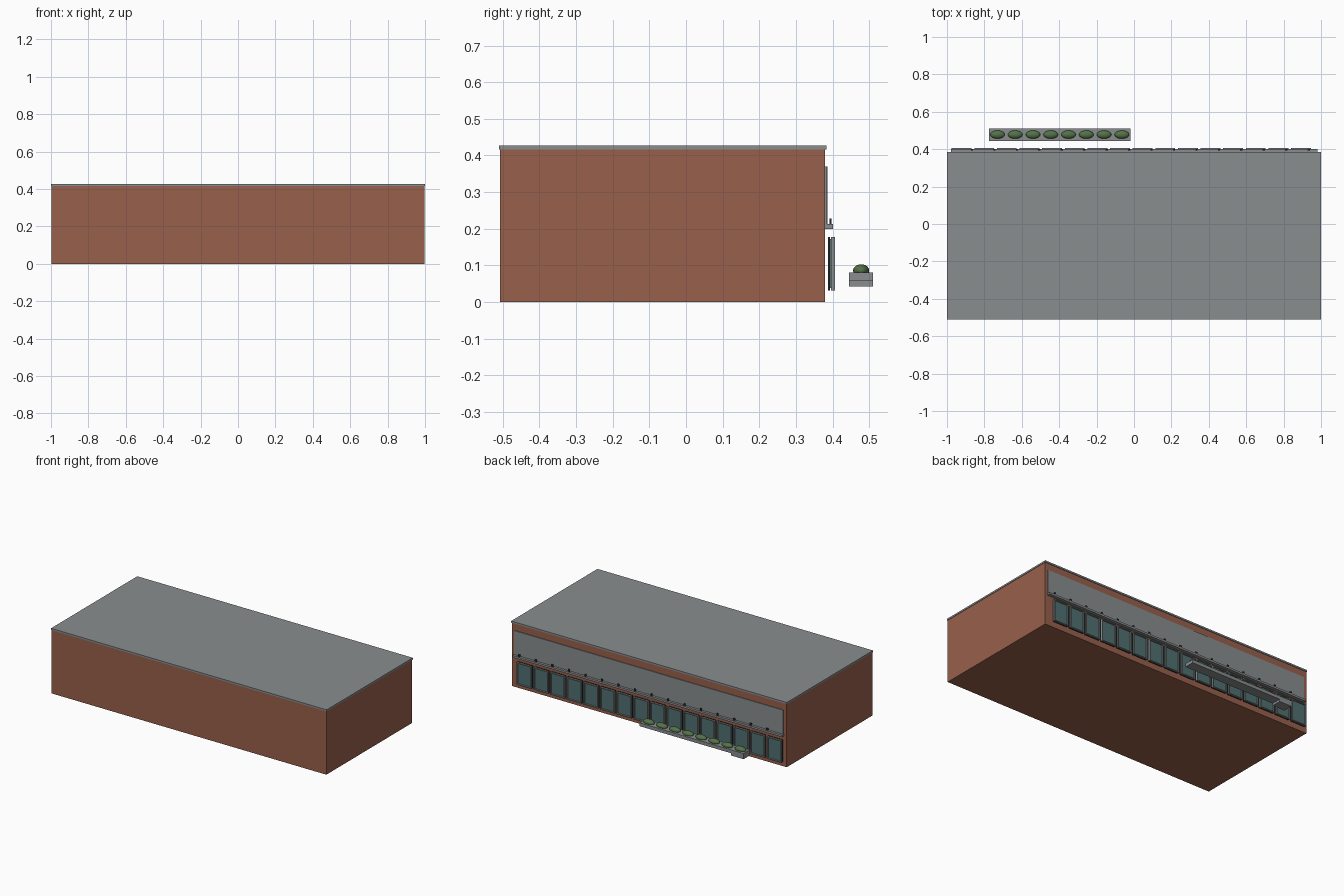
import bpy

if "Cube" in bpy.data.objects:
    bpy.data.objects.remove(bpy.data.objects["Cube"])


def material(name, rgb):
    """Flat material from 0-255 display values, stored as linear."""
    m = bpy.data.materials.new(name)
    m.diffuse_color = [((c / 255 + 0.055) / 1.055) ** 2.4 for c in rgb] + [1]
    m.use_nodes = True
    m.node_tree.nodes["Principled BSDF"].inputs["Base Color"].default_value = m.diffuse_color
    return m


BRICK = material("brick red", (152, 96, 75))
GREY = material("concrete grey", (137, 141, 142))
GLASS = material("teal glass", (80, 112, 113))
DARK = material("dark metal", (42, 44, 46))
GREEN = material("shrub green", (84, 114, 72))


def box(name, x, y, z, mat):
    """Box from (min, max) ranges on each axis."""
    bpy.ops.mesh.primitive_cube_add(size=1, location=[(a + b) / 2 for a, b in (x, y, z)])
    o = bpy.context.object
    o.name = name
    o.scale = [b - a for a, b in (x, y, z)]
    bpy.ops.object.transform_apply(location=False, rotation=False, scale=True)
    o.data.materials.append(mat)
    return o


# Main building and flat roof slab
box("brick_walls", (-0.997, 0.997), (-0.508, 0.38), (0, 0.416), BRICK)
box("roof_slab", (-1, 1), (-0.51, 0.384), (0.416, 0.427), GREY)

# Fascia panels above the shop fronts, with a central section
box("fascia_left", (-0.975, -0.24), (0.378, 0.385), (0.21, 0.37), GREY)
box("fascia_centre", (-0.24, -0.13), (0.378, 0.386), (0.21, 0.37), GREY)
box("fascia_right", (-0.13, 0.978), (0.378, 0.385), (0.21, 0.37), GREY)
box("ledge", (-0.978, 0.98), (0.378, 0.401), (0.2, 0.213), GREY)

# Row of windows with frames, and lamps on the ledge
for i in range(16):
    x = -0.922 + i * 0.121
    w, t, z0, z1 = 0.053, 0.006, 0.032, 0.178
    depth = (0.396, 0.406)
    box("window_glass", (x - w + t, x + w - t), (0.389, 0.397), (z0 + t, z1 - t), GLASS)
    box("window_jamb", (x - w, x - w + t), depth, (z0, z1), GREY)
    box("window_jamb", (x + w - t, x + w), depth, (z0, z1), GREY)
    box("window_sill", (x - w + t, x + w - t), depth, (z0, z0 + t), GREY)
    box("window_head", (x - w + t, x + w - t), depth, (z1 - t, z1), GREY)
    # Dark seal around the glass
    box("window_seal", (x - w, x + w), (0.388, 0.393), (z0, z1), DARK)
    lx = -0.866 + i * 0.12
    box("lamp", (lx - 0.006, lx + 0.006), (0.392, 0.397), (0.213, 0.228), DARK)

# Planter boxes and shrubs
box("planter_long", (-0.685, -0.02), (0.445, 0.51), (0.058, 0.08), GREY)
box("planter_end", (-0.775, -0.685), (0.445, 0.51), (0.043, 0.08), GREY)
for i in range(8):
    bpy.ops.mesh.primitive_uv_sphere_add(segments=20, ring_count=10, radius=1,
                                         location=(-0.73 + i * 0.095, 0.478, 0.086))
    shrub = bpy.context.object
    shrub.name = "shrub"
    shrub.scale = (0.039, 0.022, 0.017)
    bpy.ops.object.transform_apply(location=False, rotation=False, scale=True)
    shrub.data.materials.append(GREEN)
    bpy.ops.object.shade_smooth()
